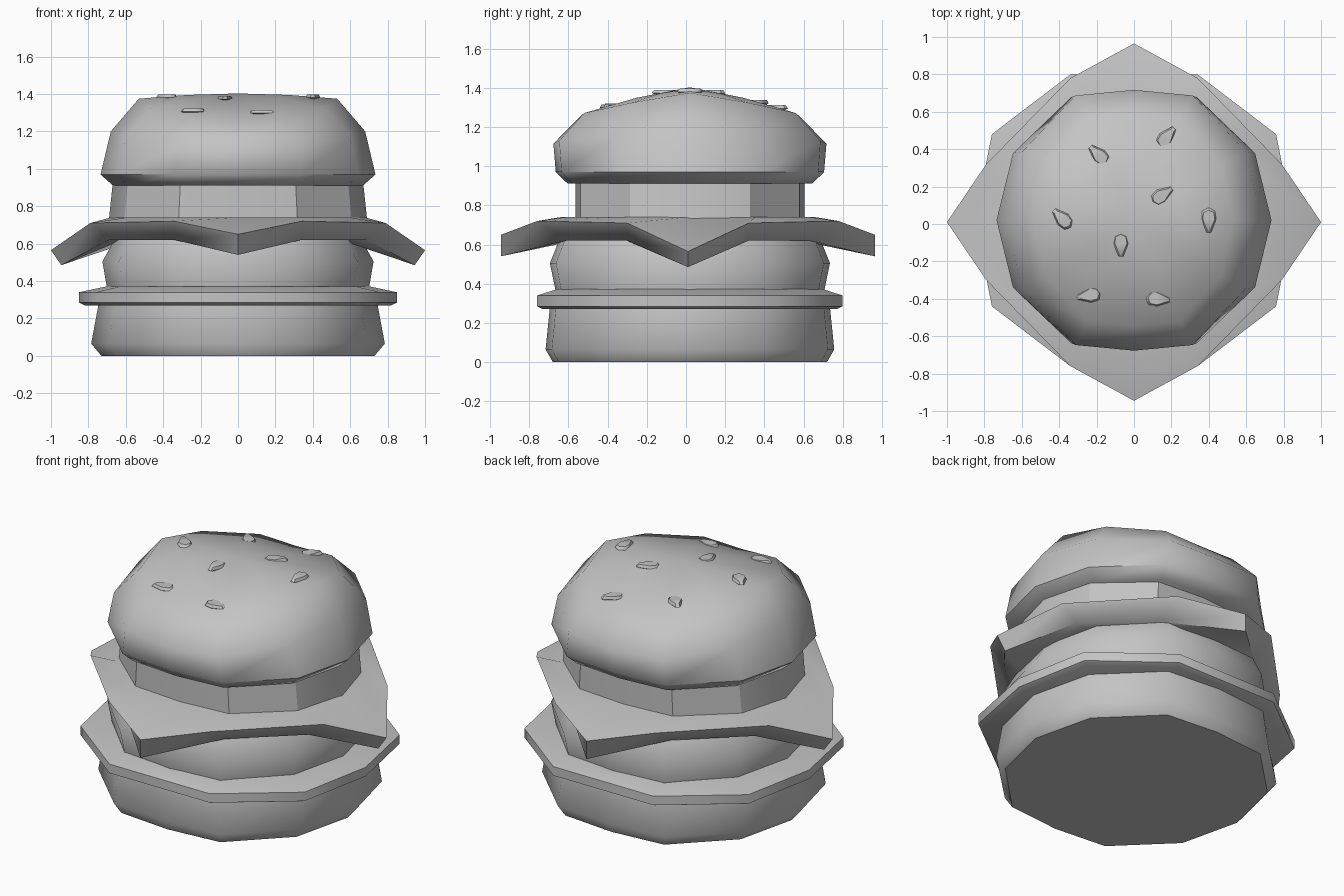
import bpy, bmesh, math
from mathutils import Vector, Matrix
from mathutils.bvhtree import BVHTree

if "Cube" in bpy.data.objects:
    bpy.data.objects.remove(bpy.data.objects["Cube"])

CY = 0.02  # the stack sits slightly behind the origin
grey = bpy.data.materials.new("plain_grey")
grey.diffuse_color = (0.55, 0.55, 0.55, 1)
grey.use_nodes = True
grey.node_tree.nodes["Principled BSDF"].inputs["Base Color"].default_value = grey.diffuse_color

# quarter outlines (0, 30, 60, 90 degrees) of the twelve-sided layers
ROUND = [(1, 0), (.88, .525), (.46, .957), (0, 1)]
SLICE = [(1, 0), (.894, .59), (.4, 1), (0, 1)]


def ring(a, b, zx, zy=None, shape=ROUND, power=1.3):
    """Quarter ring with half sizes a, b; height goes from zx (side) to zy (front)."""
    zy = zx if zy is None else zy
    return [(a * x, b * y, zx + (zy - zx) * math.sin(math.radians(30 * i)) ** power)
            for i, (x, y) in enumerate(shape)]


def full(q):
    """Mirror four quarter points into a closed ring of twelve."""
    half = q + [(-x, y, z) for x, y, z in q[2::-1]]
    return half + [(x, -y, z) for x, y, z in half[5:0:-1]]


def finish(name, bm, angle):
    bmesh.ops.recalc_face_normals(bm, faces=bm.faces)
    me = bpy.data.meshes.new(name)
    bm.to_mesh(me)
    ob = bpy.data.objects.new(name, me)
    bpy.context.collection.objects.link(ob)
    me.materials.append(grey)
    bpy.ops.object.select_all(action='DESELECT')
    ob.select_set(True)
    bpy.context.view_layer.objects.active = ob
    bpy.ops.object.shade_smooth_by_angle(angle=math.radians(angle))
    return ob


def loft(name, quarters, peak=None, cy=CY, angle=50):
    """Skin mirrored rings from bottom to top and close both ends."""
    bm = bmesh.new()
    rings = [[bm.verts.new((x, y + cy, z)) for x, y, z in full(q)] for q in quarters]
    for lo, hi in zip(rings, rings[1:]):
        for i in range(12):
            j = (i + 1) % 12
            bm.faces.new((lo[i], lo[j], hi[j], hi[i]))
    bm.faces.new(rings[0][::-1])
    if peak is None:
        bm.faces.new(rings[-1])
    else:
        top = bm.verts.new((0, cy, peak))
        for i in range(12):
            bm.faces.new((rings[-1][i], rings[-1][(i + 1) % 12], top))
    tree = BVHTree.FromBMesh(bm)
    finish(name, bm, angle)
    bm.free()
    return tree


# bottom bun
loft("bottom_bun", [ring(.73, .70, 0), ring(.785, .737, .065), ring(.745, .715, .28)])
# thin slice
loft("tomato_slice", [ring(.82, .75, .27, shape=SLICE), ring(.85, .78, .285, shape=SLICE),
                      ring(.85, .78, .34, shape=SLICE), ring(.70, .68, .372, shape=SLICE)])
# patty
loft("patty", [ring(.70, .685, .36), ring(.725, .715, .505), ring(.655, .665, .63)])
# cheese with drooping corners
loft("cheese", [
    ring(.62, .60, .62),
    [(.945, 0, .485), (.69, .31, .62), (.34, .625, .62), (0, .955, .54)],
    [(1, 0, .565), (.79, .31, .71), (.34, .77, .72), (0, .955, .65)],
    ring(.68, .65, .74)], cy=.01)
# upper slice
loft("upper_slice", [ring(.69, .585, .73), ring(.67, .585, .92)], angle=30)
# top bun, arched more from front to back than side to side
bun = loft("top_bun", [
    ring(.67, .625, .912), ring(.735, .685, .97), ring(.68, .697, 1.2, 1.115),
    ring(.53, .565, 1.375, 1.25), ring(.27, .285, 1.395, 1.34)], peak=1.403)

# sesame seeds: x, y, heading in degrees
SEEDS = [(-.185, .365, -45), (.17, .46, 40), (.145, .15, 55), (-.38, .025, -45),
         (.40, .025, 180), (-.07, -.105, 180), (-.235, -.38, -100), (.125, -.40, 95)]
OUTLINE = [(.07, .012), (.0, .04), (-.045, .035), (-.062, 0), (-.045, -.033), (.0, -.04), (.07, -.012)]
for n, (x, y, a) in enumerate(SEEDS):
    hit, normal, _, _ = bun.ray_cast(Vector((x, y, 3)), Vector((0, 0, -1)))
    if normal.z < 0:
        normal = -normal
    place = (Matrix.Translation(hit) @ Vector((0, 0, 1)).rotation_difference(normal).to_matrix().to_4x4()
             @ Matrix.Rotation(math.radians(a), 4, 'Z'))
    bm = bmesh.new()
    layers = [[bm.verts.new(place @ Vector((px * s, py * s, z))) for px, py in OUTLINE]
              for s, z in ((.8, -.012), (1, .004), (.6, .018))]
    k = len(OUTLINE)
    for lo, hi in zip(layers, layers[1:]):
        for i in range(k):
            bm.faces.new((lo[i], lo[(i + 1) % k], hi[(i + 1) % k], hi[i]))
    bm.faces.new(layers[0][::-1])
    bm.faces.new(layers[-1])
    finish(f"sesame_seed_{n + 1}", bm, 50)
    bm.free()
